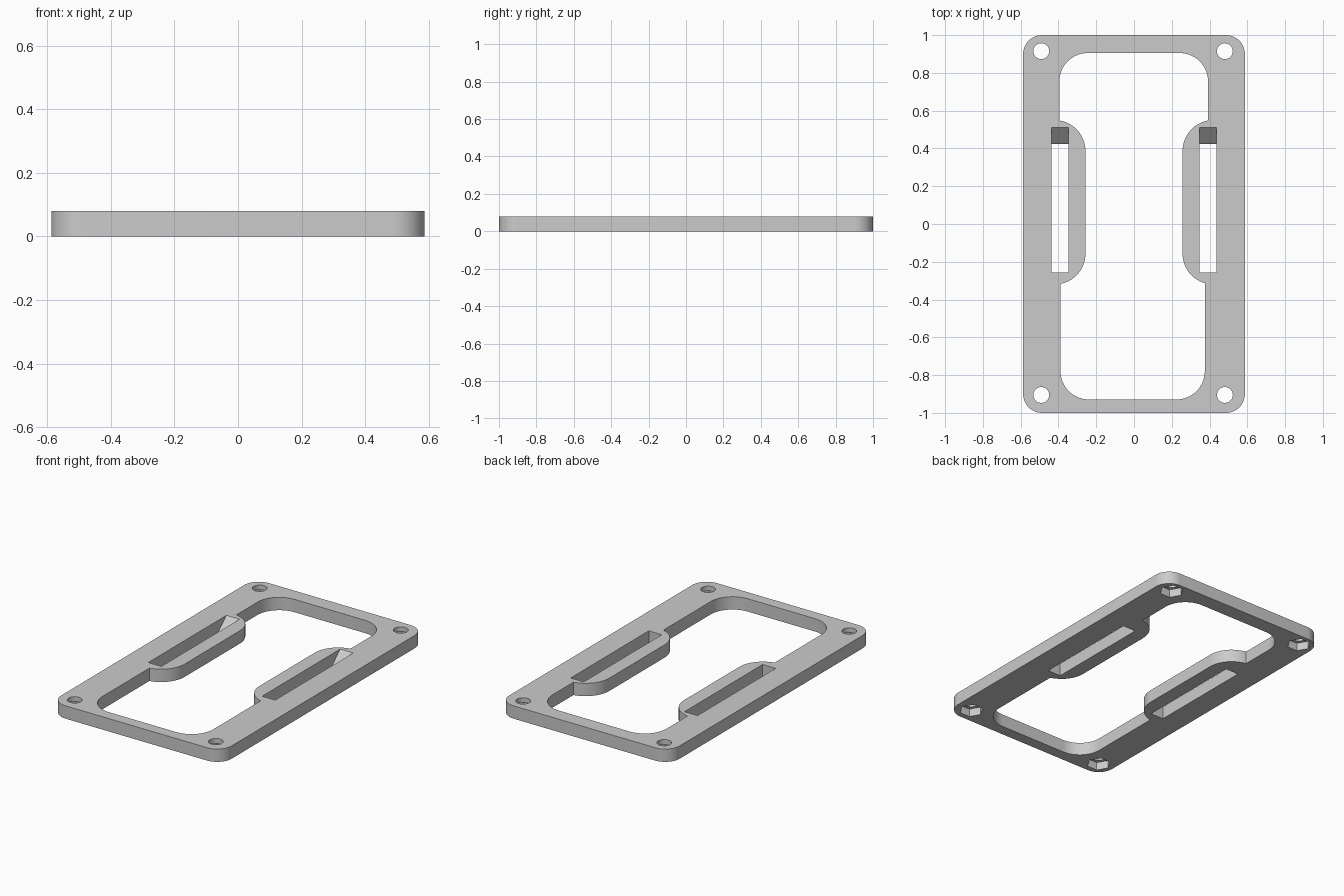
import bpy, bmesh, math
from mathutils import Vector

if "Cube" in bpy.data.objects:
    bpy.data.objects.remove(bpy.data.objects["Cube"])

T = 0.08  # plate thickness

grey = bpy.data.materials.new("plain grey")
grey.diffuse_color = (0.6, 0.6, 0.6, 1)
grey.use_nodes = True
grey.node_tree.nodes["Principled BSDF"].inputs["Base Color"].default_value = grey.diffuse_color


def arc(cx, cy, r, a0, a1, n=14):
    """Points on an arc, angles in degrees."""
    return [(cx + r * math.cos(math.radians(a0 + (a1 - a0) * i / n)),
             cy + r * math.sin(math.radians(a0 + (a1 - a0) * i / n)))
            for i in range(n + 1)]


def ngon(cx, cy, r, n):
    return [(cx + r * math.cos(2 * math.pi * i / n),
             cy + r * math.sin(2 * math.pi * i / n)) for i in range(n)]


def extrude(name, base, offset):
    """Solid from a closed outline of 3D points swept along an offset."""
    bm = bmesh.new()
    face = bm.faces.new([bm.verts.new(p) for p in base])
    swept = bmesh.ops.extrude_face_region(bm, geom=[face])["geom"]
    bmesh.ops.translate(bm, vec=Vector(offset),
                        verts=[v for v in swept if isinstance(v, bmesh.types.BMVert)])
    bmesh.ops.recalc_face_normals(bm, faces=bm.faces[:])
    mesh = bpy.data.meshes.new(name)
    bm.to_mesh(mesh)
    bm.free()
    mesh.materials.append(grey)
    obj = bpy.data.objects.new(name, mesh)
    bpy.context.collection.objects.link(obj)
    return obj


def prism(name, outline, z0, z1):
    return extrude(name, [(x, y, z0) for x, y in outline], (0, 0, z1 - z0))


def cut(target, cutter):
    bpy.context.view_layer.objects.active = target
    mod = target.modifiers.new("cut", 'BOOLEAN')
    mod.operation, mod.solver, mod.object = 'DIFFERENCE', 'EXACT', cutter
    bpy.ops.object.modifier_apply(modifier=mod.name)
    bpy.data.objects.remove(cutter)


# Plate with rounded corners
W, L, R = 0.587, 1.0, 0.1
outline = (arc(W - R, L - R, R, 0, 90) + arc(R - W, L - R, R, 90, 180)
           + arc(R - W, R - L, R, 180, 270) + arc(W - R, R - L, R, 270, 360))
plate = prism("frame_plate", outline, 0, T)

# Central opening, leaving a rounded lobe on each side
opening = (arc(-0.239, -0.779, 0.15, 180, 270) + arc(0.225, -0.779, 0.15, 270, 360)
           + arc(0.42, -0.157, 0.163, 254, 180) + arc(0.42, 0.387, 0.163, 180, 100)
           + arc(0.242, 0.755, 0.15, 0, 90) + arc(-0.245, 0.755, 0.15, 90, 180)
           + arc(-0.42, 0.387, 0.163, 81, 0) + arc(-0.42, -0.157, 0.163, 0, -79))
cut(plate, prism("opening_cutter", opening, -0.02, T + 0.02))

# Slots with a sloped back end
slot = [(-0.258, -0.02), (0.401, -0.02), (0.532, T + 0.02), (-0.258, T + 0.02)]
for x in (-0.437, 0.347):
    cut(plate, extrude("slot_cutter", [(x, y, z) for y, z in slot], (0.09, 0, 0)))

# Screw holes with hexagonal nut pockets underneath
for x in (-0.491, 0.481):
    for y in (-0.905, 0.915):
        cut(plate, prism("hole_cutter", ngon(x, y, 0.042, 32), -0.02, T + 0.02))
        cut(plate, prism("nut_cutter", ngon(x, y, 0.07, 6), -0.02, 0.05))

# Smooth curved walls, crisp edges
bpy.ops.object.select_all(action='DESELECT')
plate.select_set(True)
bpy.context.view_layer.objects.active = plate
bpy.ops.object.shade_smooth_by_angle(angle=math.radians(30))
